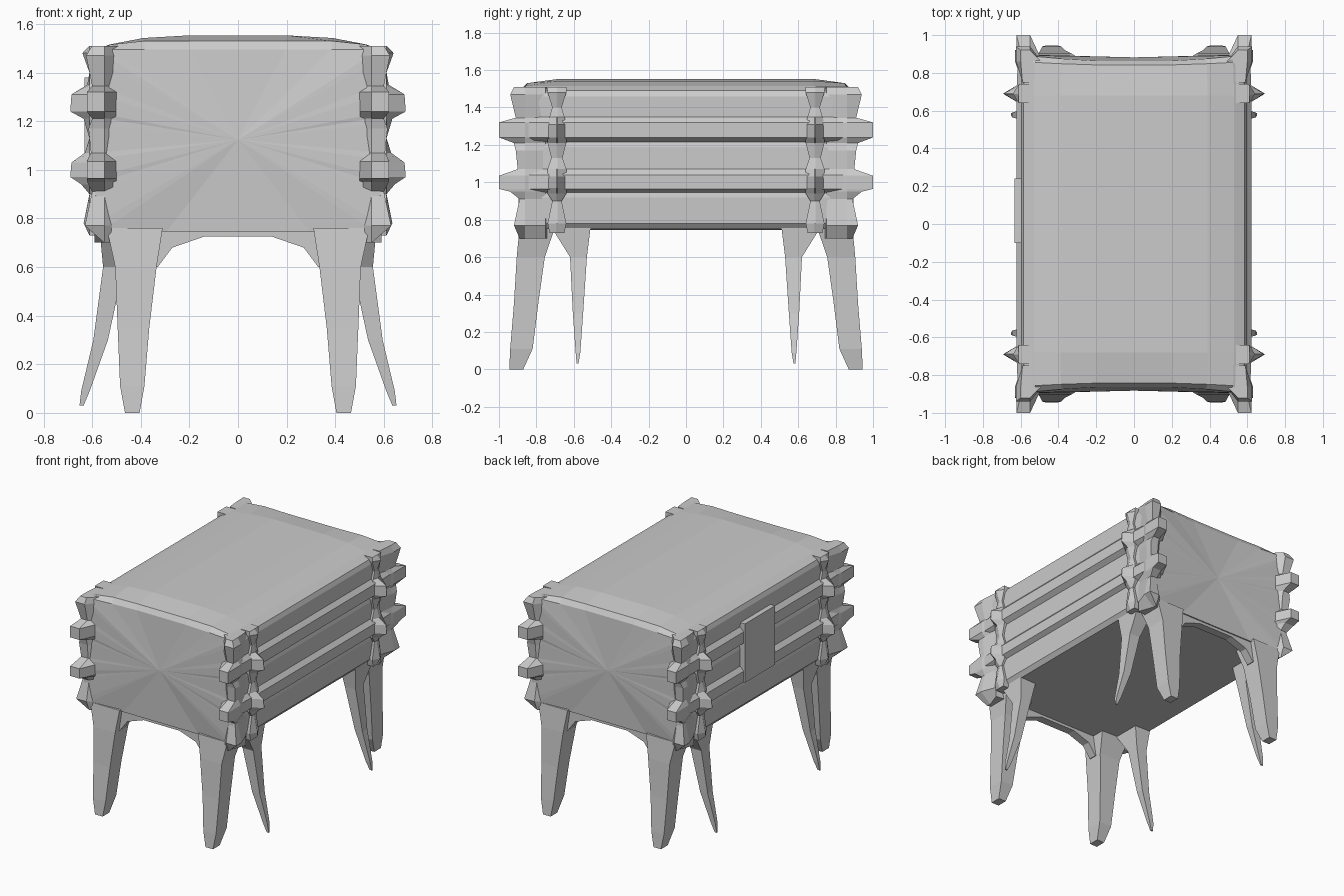
import bpy, bmesh

CORNERS = [("front_right", 1, -1), ("front_left", -1, -1),
           ("back_right", 1, 1), ("back_left", -1, 1)]


def loft(name, rings, poke=False):
    """Bridge equal-sized rings of points into a closed, flat-shaded solid."""
    bm = bmesh.new()
    vs = [[bm.verts.new(p) for p in ring] for ring in rings]
    n = len(vs[0])
    for a, b in zip(vs, vs[1:]):
        for i in range(n):
            j = (i + 1) % n
            bm.faces.new((a[i], a[j], b[j], b[i]))
    caps = [bm.faces.new(vs[0]), bm.faces.new(vs[-1])]
    if poke:
        bmesh.ops.poke(bm, faces=caps)
    bmesh.ops.recalc_face_normals(bm, faces=bm.faces)
    me = bpy.data.meshes.new(name)
    bm.to_mesh(me)
    bm.free()
    ob = bpy.data.objects.new(name, me)
    bpy.context.collection.objects.link(ob)
    return ob


def leg(name, sx, sy, rings):
    """Tapered four-sided leg; each ring is x0, x1, y0, y1, z."""
    loft(name, [[(sx * x, sy * y, z) for x, y in
                 ((x0, y0), (x1, y0), (x1, y1), (x0, y1))]
                for x0, x1, y0, y1, z in rings])


# Chest: half cross-section with two log ribs on the side and a softly crowned lid
half = [(0.3, 0.745), (0.565, 0.75), (0.59, 0.78), (0.595, 0.92),
        (0.59, 0.945), (0.622, 0.965), (0.622, 1.04), (0.595, 1.07),
        (0.595, 1.19), (0.588, 1.215), (0.622, 1.24), (0.622, 1.32),
        (0.595, 1.35), (0.598, 1.46), (0.585, 1.49), (0.53, 1.515),
        (0.39, 1.542), (0.2, 1.553)]
profile = half + [(-x, z) for x, z in reversed(half)]


def section(y, top, s, curve=0.0):
    sign = 1 if y > 0 else -1
    return [(x * s, y + sign * curve * (x / 0.6) ** 2, min(z, top))
            for x, z in profile]


loft("chest_body", [section(-0.86, 1.495, 0.985, 0.035),
                    section(-0.84, 1.53, 0.99, 0.02),
                    section(-0.68, 1.553, 1), section(0.68, 1.553, 1),
                    section(0.84, 1.53, 0.99, 0.02),
                    section(0.86, 1.495, 0.985, 0.035)], poke=True)

# Arched skirt under each end panel
arch = [(-0.50, 0.80), (-0.50, 0.60), (-0.33, 0.60), (-0.27, 0.68),
        (-0.14, 0.725), (0.14, 0.725), (0.27, 0.68), (0.33, 0.60),
        (0.50, 0.60), (0.50, 0.80)]
for name, s in (("front", -1), ("back", 1)):
    loft(name + "_skirt", [[(x, s * y, z) for x, z in arch]
                           for y in (0.80, 0.86)])

for name, sx, sy in CORNERS:
    # Corner block with projecting log ends: z, x reach, y reach
    levels = [(0.70, 0.55, 0.89), (0.77, 0.63, 0.92), (0.91, 0.60, 0.89),
              (0.95, 0.62, 0.94), (0.965, 0.622, 1.0), (1.035, 0.622, 1.0),
              (1.07, 0.605, 0.90), (1.17, 0.615, 0.91), (1.21, 0.60, 0.92),
              (1.24, 0.622, 1.0), (1.32, 0.622, 1.0), (1.345, 0.60, 0.91),
              (1.47, 0.625, 0.94), (1.51, 0.60, 0.92)]
    loft(name + "_corner_logs",
         [[(sx * x, sy * y, z) for x, y in
           ((0.50, 0.74), (0.48, 0.85), (0.55, Y), (X, Y),
            (X, 0.86), (0.59, 0.75))]
          for z, X, Y in levels])

    # Strap post with pointed studs: z, x reach, half width
    studs = [(0.73, 0.58, 0.04), (0.78, 0.635, 0.05), (0.90, 0.60, 0.025),
             (0.94, 0.645, 0.05), (0.97, 0.69, 0.05), (1.03, 0.685, 0.05),
             (1.07, 0.63, 0.05), (1.13, 0.605, 0.03), (1.21, 0.635, 0.05),
             (1.24, 0.69, 0.05), (1.31, 0.685, 0.05), (1.35, 0.62, 0.04),
             (1.40, 0.605, 0.025), (1.48, 0.64, 0.05), (1.51, 0.58, 0.05)]
    loft(name + "_strap_post",
         [[(sx * x, sy * y, z) for x, y in
           ((0.54, 0.69 - w), (0.61, 0.69 - w), (X, 0.688),
            (X, 0.692), (0.61, 0.69 + w), (0.54, 0.69 + w))]
          for z, X, w in [(z, max(X, 0.611), w) for z, X, w in studs]])

    # Thick end leg and thin splayed side leg
    leg(name + "_end_leg", sx, sy,
        [(0.31, 0.54, 0.70, 0.89, 0.76), (0.335, 0.505, 0.755, 0.905, 0.60),
         (0.365, 0.495, 0.79, 0.92, 0.35), (0.385, 0.485, 0.82, 0.94, 0.11),
         (0.405, 0.465, 0.87, 0.945, 0.0)])
    leg(name + "_side_leg", sx, sy,
        [(0.44, 0.57, 0.51, 0.72, 0.76), (0.47, 0.555, 0.53, 0.62, 0.60),
         (0.535, 0.595, 0.55, 0.605, 0.30), (0.61, 0.645, 0.565, 0.59, 0.09),
         (0.635, 0.652, 0.575, 0.585, 0.03)])

# Raised plate on the left side
loft("side_plate", [[(x, y, z) for y, z in
                     ((-0.10, 0.96), (0.24, 0.96), (0.24, 1.38), (-0.10, 1.38))]
                    for x in (-0.56, -0.632)])
